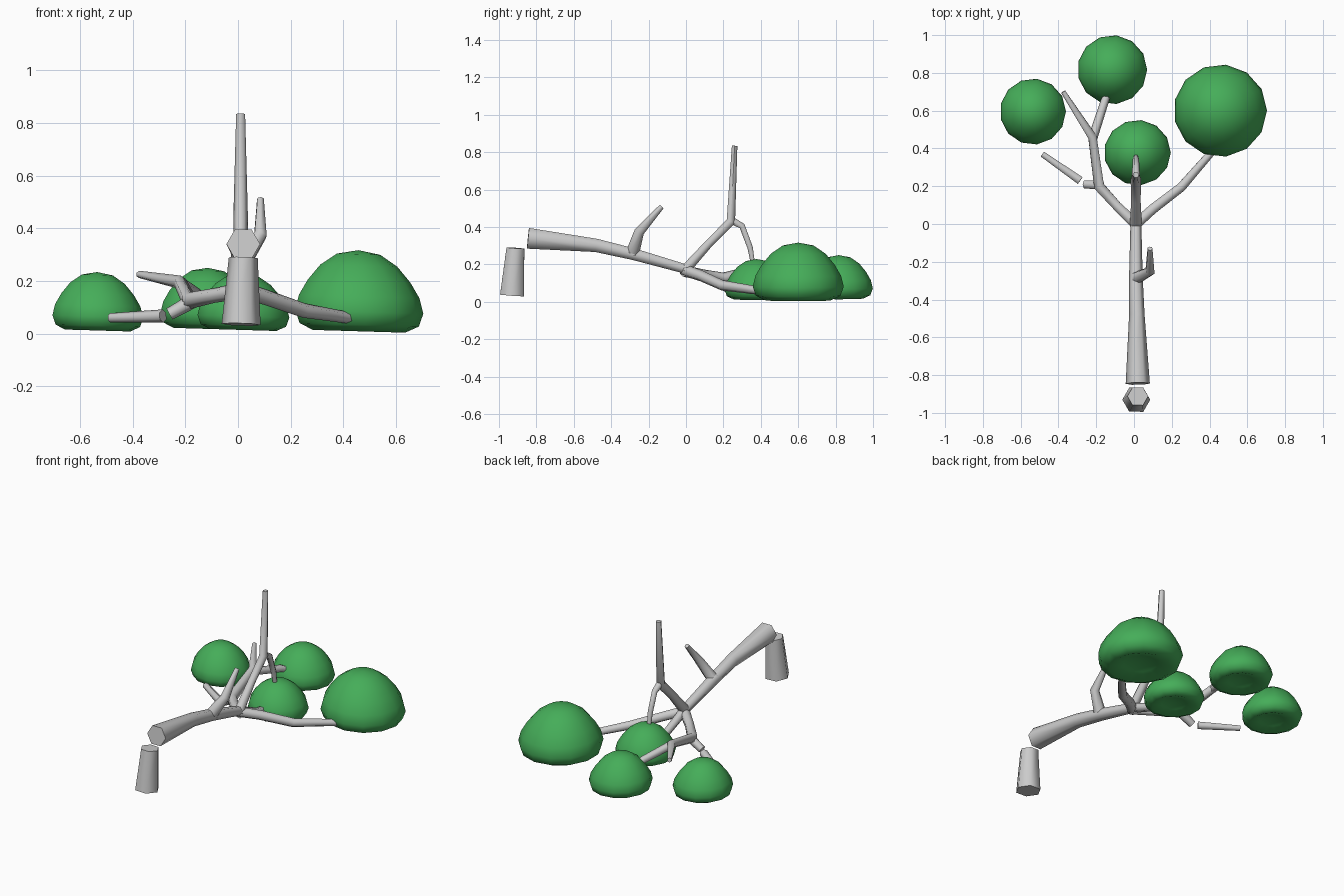
import bpy, bmesh
from math import cos, sin, pi, radians
from mathutils import Vector, Matrix

if "Cube" in bpy.data.objects:
    bpy.data.objects.remove(bpy.data.objects["Cube"])

leaf = bpy.data.materials.new("leaf_green")
leaf.diffuse_color = (0.06, 0.42, 0.10, 1)
leaf.use_nodes = True
leaf.node_tree.nodes["Principled BSDF"].inputs["Base Color"].default_value = leaf.diffuse_color


def finish(name, bm, angle, mat=None):
    bmesh.ops.recalc_face_normals(bm, faces=bm.faces)
    me = bpy.data.meshes.new(name)
    bm.to_mesh(me)
    bm.free()
    ob = bpy.data.objects.new(name, me)
    bpy.context.collection.objects.link(ob)
    if mat:
        me.materials.append(mat)
    bpy.ops.object.select_all(action='DESELECT')
    ob.select_set(True)
    bpy.context.view_layer.objects.active = ob
    bpy.ops.object.shade_smooth_by_angle(angle=radians(angle))
    return ob


def limb(name, path, sides=6):
    """Tapered tube through (x, y, z, radius) points, capped at both ends."""
    pts = [Vector(p[:3]) for p in path]
    segs = [(b - a).normalized() for a, b in zip(pts, pts[1:])]
    tans = [segs[0]] + [(a + b).normalized() for a, b in zip(segs, segs[1:])] + [segs[-1]]
    ref = Vector((1, 0, 0)) if abs(tans[0].x) < 0.5 else Vector((0, 0, 1))
    u = (ref - tans[0] * ref.dot(tans[0])).normalized()
    bm = bmesh.new()
    rings = []
    for i, (p, t) in enumerate(zip(pts, tans)):
        if i:
            u = tans[i - 1].rotation_difference(t) @ u
        v = t.cross(u)
        rings.append([bm.verts.new(p + path[i][3] * (u * cos(2 * pi * k / sides) + v * sin(2 * pi * k / sides)))
                      for k in range(sides)])
    for a, b in zip(rings, rings[1:]):
        for k in range(sides):
            j = (k + 1) % sides
            bm.faces.new((a[k], a[j], b[j], b[k]))
    bm.faces.new(rings[0])
    bm.faces.new(rings[-1])
    return finish(name, bm, 62)


# dome profile: (radius, height), with a shallow hollow underside
DOME = [(0, .14), (.4, .09), (.72, 0), (.93, .08), (1, .24), (.94, .43),
        (.8, .62), (.6, .81), (.34, .95), (0, 1)]


def canopy(name, x, y, z, rx, ry, h, tilt=0.0, sides=13):
    bm = bmesh.new()
    vs = [bm.verts.new((r, 0, t)) for r, t in DOME]
    es = [bm.edges.new(e) for e in zip(vs, vs[1:])]
    bmesh.ops.spin(bm, geom=vs + es, cent=(0, 0, 0), axis=(0, 0, 1),
                   angle=2 * pi, steps=sides, use_duplicate=False)
    bmesh.ops.remove_doubles(bm, verts=bm.verts, dist=1e-4)
    for v in bm.verts:  # crown leans slightly off centre
        v.co = (v.co.x * rx, v.co.y * ry, v.co.z * h + v.co.x * rx * tilt)
    bm.transform(Matrix.Translation((x, y, z)))
    return finish(name, bm, 80, leaf)


# stump and trunk
limb("stump", [(.012, -.93, .035, .074), (.02, -.912, .288, .055)])
limb("trunk", [(.02, -.845, .34, .064), (.015, -.48, .302, .041),
               (.01, -.28, .255, .036), (.01, 0, .175, .029), (.01, .04, .17, .022)])

# side twig on the trunk
limb("trunk_twig", [(.015, -.285, .265, .036), (.085, -.25, .375, .027), (.085, -.13, .51, .014)])

# upright branch with its drooping twig
limb("upright_branch", [(.01, -.01, .165, .032), (.01, .125, .315, .025),
                        (.01, .24, .43, .028), (.01, .26, .835, .017)])
limb("drooping_twig", [(.01, .255, .43, .022), (.01, .30, .405, .019),
                       (.01, .343, .29, .017), (.01, .36, .19, .012)])

# spreading branches
limb("right_branch", [(0, -.01, .17, .032), (.1, .08, .14, .03),
                      (.25, .195, .088, .028), (.42, .39, .06, .022)])
limb("left_branch", [(.02, -.01, .165, .032), (-.09, .095, .145, .028), (-.185, .2, .125, .032),
                     (-.22, .46, .195, .026), (-.375, .7, .225, .014)])
limb("left_fork", [(-.22, .45, .19, .025), (-.155, .65, .15, .022), (-.13, .72, .12, .018)])
limb("left_stub", [(-.17, .205, .125, .028), (-.26, .21, .075, .024)])
limb("left_twig", [(-.285, .23, .067, .025), (-.485, .37, .06, .018)])
limb("centre_branch", [(.01, .01, .17, .028), (.01, .18, .1, .024), (.01, .34, .07, .02)])

# leaf canopies
canopy("canopy_right", .457, .6, .009, .247, .245, .308, -.03)
canopy("canopy_left", -.535, .595, .012, .175, .175, .222, -.03)
canopy("canopy_back", -.115, .817, .018, .185, .183, .232, -.03)
canopy("canopy_centre", .018, .378, .014, .177, .173, .215, -.03)
